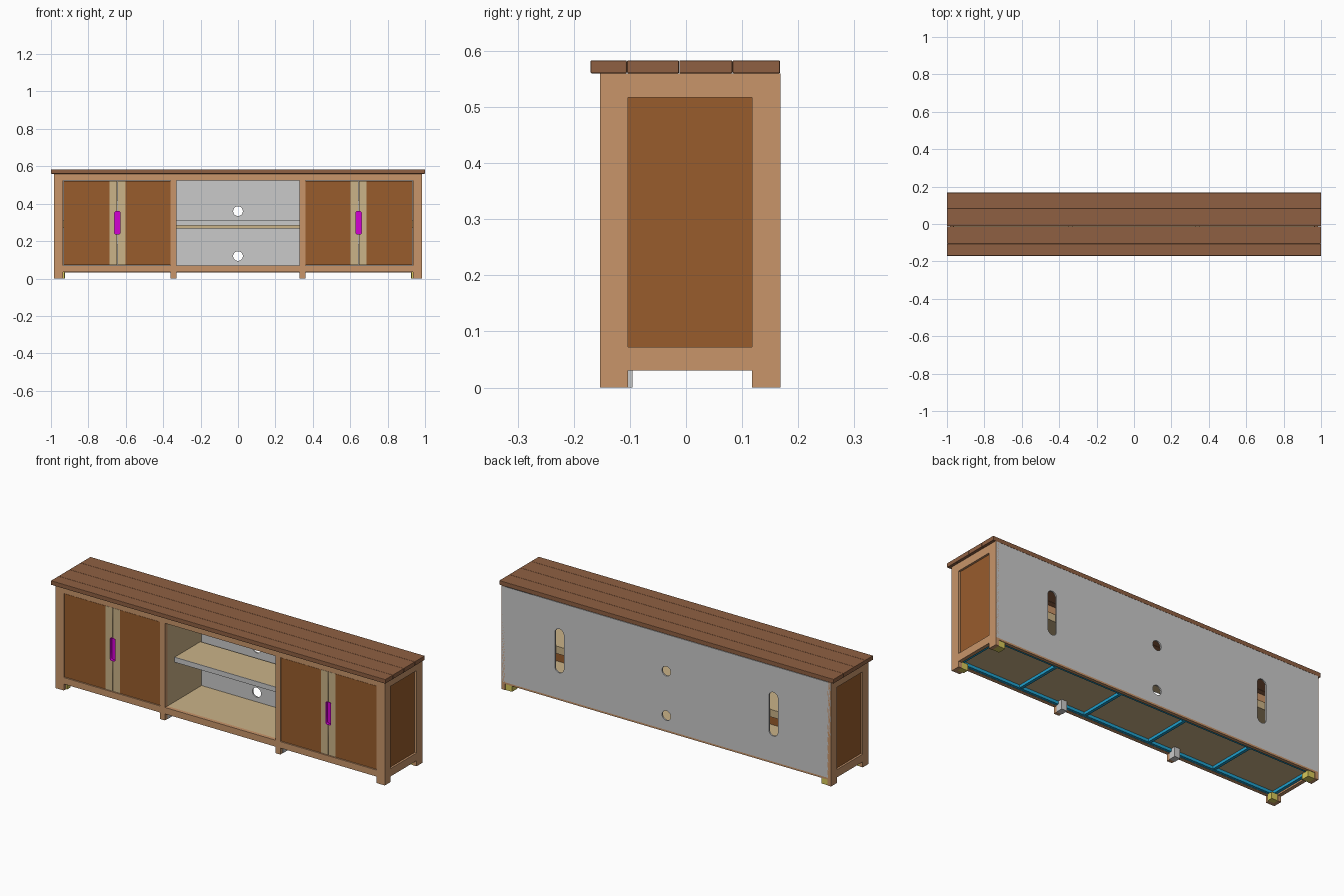
import bpy
import bmesh
import math

cube = bpy.data.objects.get("Cube")
if cube:
    bpy.data.objects.remove(cube, do_unlink=True)


def material(name, rgb):
    # sRGB 0-255 to linear
    lin = [((c / 255 + 0.055) / 1.055) ** 2.4 if c > 10 else c / 3295 for c in rgb]
    m = bpy.data.materials.new(name)
    m.use_nodes = True
    m.diffuse_color = (*lin, 1)
    m.node_tree.nodes["Principled BSDF"].inputs["Base Color"].default_value = (*lin, 1)
    return m


FRAME = material("light_wood_frame", (200, 149, 106))
PANEL = material("brown_wood_panel", (152, 92, 44))
TOP = material("dark_wood_top", (143, 96, 66))
BOARD = material("beige_board", (203, 179, 136))
GREY = material("grey_board", (202, 202, 202))
PULL = material("magenta_pull", (212, 0, 212))
STEEL = material("blue_rail", (32, 160, 205))
BLOCK = material("yellow_block", (214, 200, 90))


def add(name, mesh, mat):
    mesh.materials.clear()
    mesh.materials.append(mat)
    ob = bpy.data.objects.new(name, mesh)
    bpy.context.collection.objects.link(ob)
    return ob


def box(name, xs, ys, zs, mat, bevel=0):
    bm = bmesh.new()
    bmesh.ops.create_cube(bm, size=1)
    for v in bm.verts:
        for i, (a, b) in enumerate((xs, ys, zs)):
            v.co[i] = (a + b) / 2 + v.co[i] * abs(b - a)
    mesh = bpy.data.meshes.new(name)
    bm.to_mesh(mesh)
    bm.free()
    ob = add(name, mesh, mat)
    if bevel:
        mod = ob.modifiers.new("soft_edge", "BEVEL")
        mod.width, mod.segments = bevel, 2
    return ob


def slab(name, outlines, ys, mat):
    # Upright plate in the xz plane; inner outlines become holes
    cu = bpy.data.curves.new(name, "CURVE")
    cu.dimensions, cu.fill_mode = "2D", "BOTH"
    cu.extrude = abs(ys[1] - ys[0]) / 2
    for pts in outlines:
        sp = cu.splines.new("POLY")
        sp.points.add(len(pts) - 1)
        for p, (x, z) in zip(sp.points, pts):
            p.co = (x, z, 0, 1)
        sp.use_cyclic_u = True
    tmp = bpy.data.objects.new(name + "_outline", cu)
    bpy.context.collection.objects.link(tmp)
    dg = bpy.context.evaluated_depsgraph_get()
    mesh = bpy.data.meshes.new_from_object(tmp.evaluated_get(dg))
    bpy.data.objects.remove(tmp, do_unlink=True)
    mid = (ys[0] + ys[1]) / 2
    for v in mesh.vertices:
        x, z, d = v.co
        v.co = (x, mid - d, z)
    mesh.name = name
    return add(name, mesh, mat)


def capsule(cx, z0, z1, r, n=24):
    pts = []
    for i in range(n):
        a = math.tau * (i + 0.5) / n
        zc = z1 - r if math.sin(a) > 0 else z0 + r
        pts.append((cx + r * math.cos(a), zc + r * math.sin(a)))
    return pts


def rect(x0, x1, z0, z1, c=0):
    if not c:
        return [(x0, z0), (x1, z0), (x1, z1), (x0, z1)]
    return [(x0 + c, z0), (x1 - c, z0), (x1, z0 + c), (x1, z1 - c),
            (x1 - c, z1), (x0 + c, z1), (x0, z1 - c), (x0, z0 + c)]


# Plank top
seams = (-0.17, -0.105, -0.012, 0.083, 0.168)
for i, (a, b) in enumerate(zip(seams, seams[1:])):
    box(f"top_plank_{i + 1}", (-1, 1), (a, b - 0.0005), (0.56, 0.583), TOP, 0.002)

# Back board with round cable holes and long slots
holes = [capsule(0, z - 0.026, z + 0.026, 0.026) for z in (0.12, 0.36)]
holes += [capsule(s * 0.64, 0.18, 0.417, 0.027) for s in (1, -1)]
slab("back_board", [rect(-0.982, 0.982, 0.042, 0.559)] + holes, (0.16, 0.168), GREY)
box("back_bottom_rail", (-0.965, 0.965), (0.15, 0.168), (0.032, 0.042), FRAME)

# Front rails and floor
box("front_top_rail", (-0.935, 0.935), (-0.153, -0.133), (0.525, 0.56), FRAME)
box("front_bottom_rail", (-0.935, 0.935), (-0.153, -0.133), (0.035, 0.07), FRAME)
box("floor_board", (-0.965, 0.965), (-0.133, 0.16), (0.052, 0.069), BOARD)

# Centre shelf with plain front edge and support
box("centre_shelf", (-0.33, 0.33), (-0.066, 0.15), (0.283, 0.31), BOARD)
box("centre_shelf_edge", (-0.33, 0.33), (-0.07, -0.066), (0.283, 0.31), GREY)
box("centre_shelf_support", (-0.33, 0.33), (0.0, 0.15), (0.268, 0.283), BOARD)

for s, side in ((1, "left"), (-1, "right")):
    def sx(a, b):
        return tuple(sorted((s * a, s * b)))

    def flip(pts):
        return [(s * x, z) for x, z in pts]

    # End frame and recessed end panel
    outer = sx(0.965, 0.985)
    box(f"{side}_end_front_post", outer, (-0.153, -0.103), (0, 0.56), FRAME)
    box(f"{side}_end_back_post", outer, (0.118, 0.168), (0, 0.56), FRAME)
    box(f"{side}_end_top_rail", outer, (-0.103, 0.118), (0.517, 0.56), FRAME)
    box(f"{side}_end_bottom_rail", outer, (-0.103, 0.118), (0.03, 0.072), FRAME)
    box(f"{side}_end_panel", sx(0.962, 0.974), (-0.105, 0.12), (0.07, 0.519), PANEL)
    box(f"{side}_front_post", sx(0.935, 0.965), (-0.153, -0.133), (0, 0.56), FRAME)

    # Divider between cupboard and open bay
    box(f"{side}_divider_post", sx(0.33, 0.36), (-0.153, -0.133), (0, 0.525), FRAME)
    box(f"{side}_divider_board", sx(0.33, 0.352), (-0.133, 0.16), (0.069, 0.559), BOARD)
    box(f"{side}_cupboard_shelf", sx(0.352, 0.962), (-0.07, 0.15), (0.27, 0.31), BOARD)

    # Foot blocks
    box(f"{side}_front_foot_block", sx(0.928, 0.965), (-0.133, -0.104), (0, 0.035), BLOCK)
    box(f"{side}_back_foot_block", sx(0.925, 0.965), (0.12, 0.165), (0, 0.032), BLOCK)
    box(f"{side}_middle_foot_block", sx(0.328, 0.362), (-0.133, -0.095), (0, 0.052), GREY)

    # Pair of doors meeting at a recessed pull
    depth, mid = (-0.149, -0.129), 0.645
    box(f"{side}_inner_door_panel", sx(0.362, 0.602), depth, (0.072, 0.522), PANEL)
    box(f"{side}_outer_door_panel", sx(0.688, 0.933), depth, (0.072, 0.522), PANEL)
    for d, label in ((-1, "inner"), (1, "outer")):
        edge, far = mid + d * 0.002, mid + d * 0.043
        notch = mid + d * 0.0165
        stile = [(far, 0.072), (edge, 0.072), (edge, 0.235), (notch - d * 0.006, 0.235),
                 (notch, 0.241), (notch, 0.354), (notch - d * 0.006, 0.36),
                 (edge, 0.36), (edge, 0.522), (far, 0.522)]
        slab(f"{side}_{label}_door_stile", [flip(stile)], depth, BOARD)
    rim = rect(mid - 0.0165, mid + 0.0165, 0.235, 0.36, 0.006)
    hollow = rect(mid - 0.0145, mid + 0.0145, 0.237, 0.358, 0.005)
    slab(f"{side}_pull_rim", [flip(rim), flip(hollow)], (-0.15, -0.133), PULL)
    slab(f"{side}_pull_back", [flip(rim)], (-0.135, -0.13), PULL)

# Rails under the floor
for name, y in (("front", -0.126), ("back", 0.143)):
    box(f"{name}_under_rail", (-0.965, 0.965), (y - 0.007, y + 0.007), (0.036, 0.052), STEEL)
for i in range(6):
    x = (-0.955, -0.59, -0.196, 0.196, 0.59, 0.955)[i]
    box(f"cross_rail_{i + 1}", (x - 0.008, x + 0.008), (-0.119, 0.136), (0.037, 0.052), STEEL)
